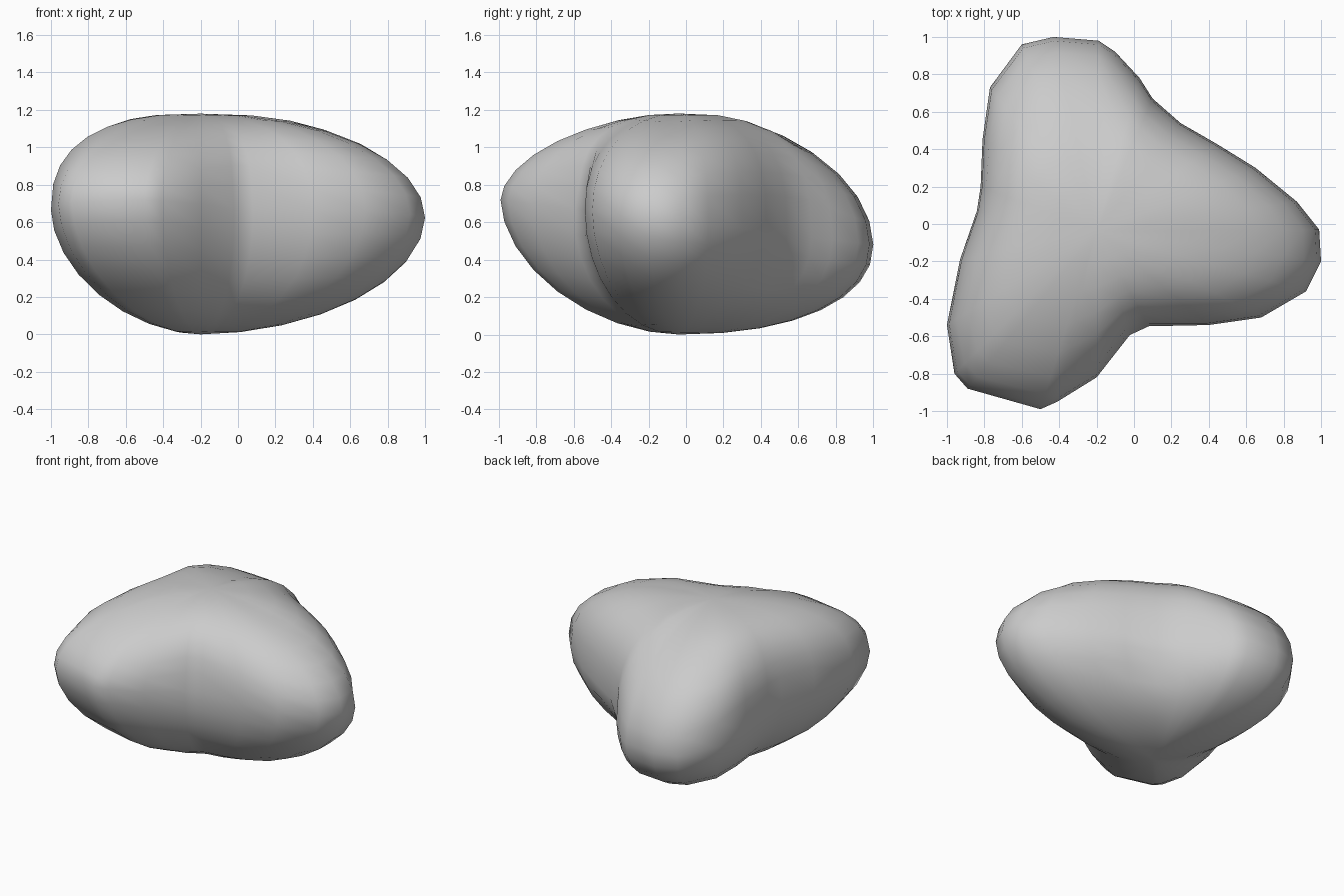
import bpy, bmesh, math
from mathutils import Vector

if "Cube" in bpy.data.objects:
    bpy.data.objects.remove(bpy.data.objects["Cube"])

# Three-lobed plan outline, counter-clockwise: x, y, fullness above rim, fullness below rim
OUTLINE = [(1, -.2, 2, 1.9), (.99, -.03, 2.1, 1.9), (.87, .12, 2.4, 1.9), (.65, .3, 2.7, 1.9),
           (.44, .43, 2.8, 1.9), (.25, .54, 2.8, 2), (.1, .67, 2.7, 2.1), (.03, .78, 2.4, 2.2),
           (-.1, .92, 2, 2.2), (-.19, .98, 1.9, 2.2), (-.43, 1, 1.9, 2.2), (-.6, .96, 2, 2.1),
           (-.77, .73, 2.4, 2), (-.81, .45, 3, 1.9), (-.82, .2, 3.2, 1.8), (-.84, .07, 3.2, 1.8),
           (-.93, -.19, 2.9, 1.8), (-1, -.54, 2.5, 1.8), (-.96, -.8, 2.1, 1.8),
           (-.89, -.88, 2, 1.8), (-.5, -.99, 1.8, 1.8), (-.41, -.95, 1.8, 1.8),
           (-.2, -.82, 2, 1.9), (-.02, -.6, 2.5, 2.1), (.08, -.55, 2.5, 2.1),
           (.4, -.54, 2.2, 2), (.68, -.5, 2.1, 1.9), (.92, -.36, 2, 1.9)]
CENTRE = Vector((-.2, -.04))
TOP, BOTTOM, RINGS = 1.18, 0.0, 16

# Shallow dimples: position, depth, radius
DENTS = [((-.68, .47, .98), .05, .1), ((.3, .45, .33), .05, .12),
         ((-.06, -.5, .8), .04, .13)]


def dent(p):
    for pos, depth, radius in DENTS:
        d = (p - Vector(pos)).length
        inward = (Vector((CENTRE.x, CENTRE.y, .59)) - Vector(pos)).normalized()
        p = p + inward * depth * math.exp(-(d / radius) ** 2)
    return p


def spoke_point(x, y, upper, lower, phi):
    """Point on a superellipse spoke: phi 0 = top, pi/2 = rim, pi = bottom."""
    rim_z = .6 - .12 * y
    s, c = abs(math.sin(phi)), math.cos(phi)
    power = upper if c > 0 else lower
    h = abs(c) ** (2 / power)
    z = rim_z + h * ((TOP if c > 0 else BOTTOM) - rim_z)
    q = CENTRE + (Vector((x, y)) - CENTRE) * s ** (2 / power)
    return dent(Vector((q.x, q.y, z)))


# Blob body: rings of spoke points closed with a pole at top and bottom
bm = bmesh.new()
rings = [[bm.verts.new(spoke_point(*p, math.pi * k / RINGS)) for p in OUTLINE]
         for k in range(1, RINGS)]
top = bm.verts.new((CENTRE.x, CENTRE.y, TOP))
bottom = bm.verts.new((CENTRE.x, CENTRE.y, BOTTOM))
n = len(OUTLINE)
for i in range(n):
    j = (i + 1) % n
    bm.faces.new((top, rings[0][i], rings[0][j]))
    bm.faces.new((bottom, rings[-1][j], rings[-1][i]))
    for a, b in zip(rings, rings[1:]):
        bm.faces.new((a[i], b[i], b[j], a[j]))
bmesh.ops.recalc_face_normals(bm, faces=bm.faces)
for f in bm.faces:
    f.smooth = True
mesh = bpy.data.meshes.new("lobed_rock")
bm.to_mesh(mesh)
bm.free()
bpy.context.collection.objects.link(bpy.data.objects.new("lobed_rock", mesh))
